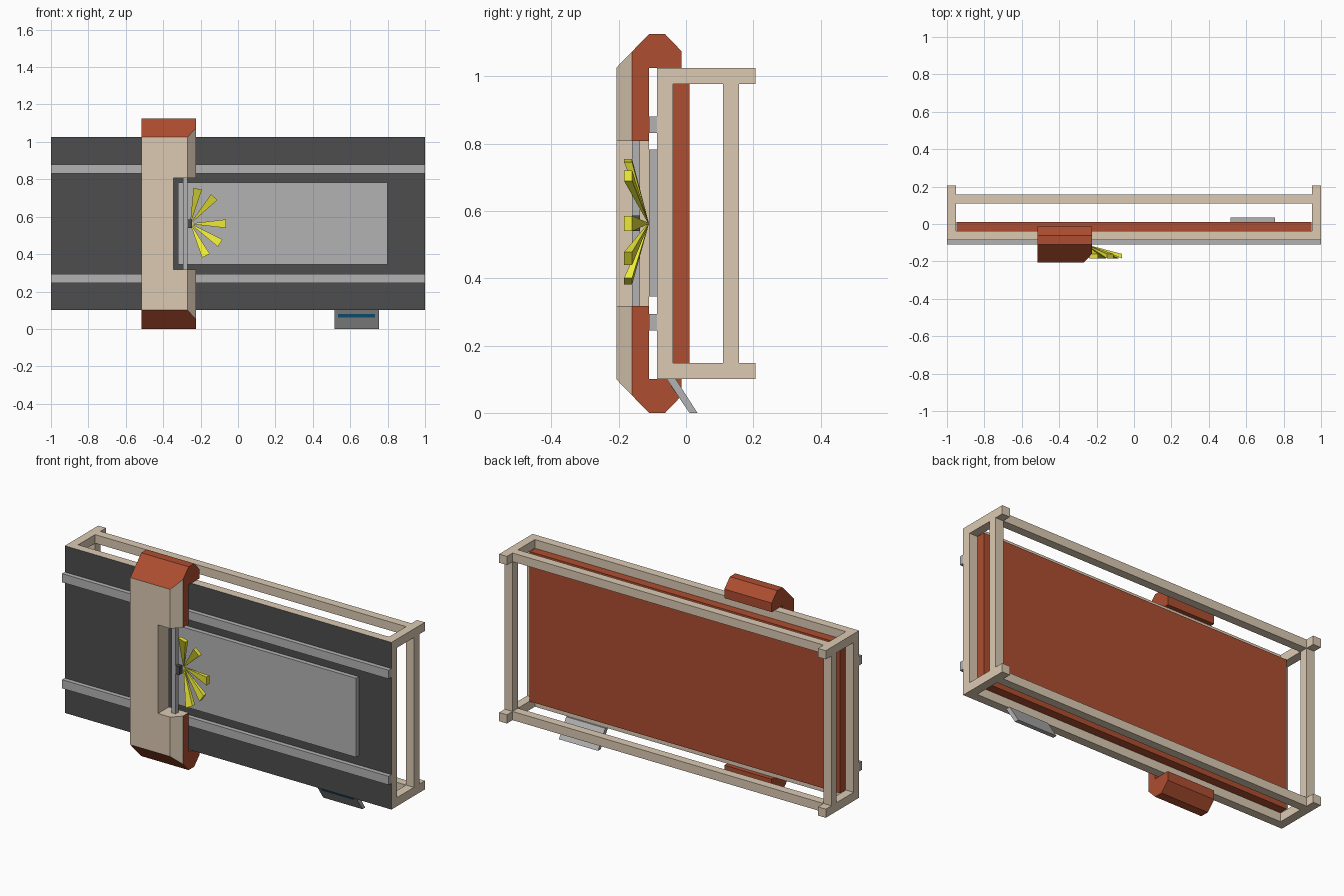
import bpy, bmesh, math

if "Cube" in bpy.data.objects:
    bpy.data.objects.remove(bpy.data.objects["Cube"])


def material(name, rgb):
    m = bpy.data.materials.new(name)
    m.diffuse_color = (*rgb, 1)
    m.use_nodes = True
    m.node_tree.nodes["Principled BSDF"].inputs["Base Color"].default_value = m.diffuse_color
    return m


BEIGE = material("beige", (0.71, 0.59, 0.45))
RED = material("rust_red", (0.42, 0.075, 0.03))
DARK = material("dark_grey", (0.075, 0.075, 0.075))
LIGHT = material("light_grey", (0.45, 0.45, 0.45))
YELLOW = material("yellow", (0.85, 0.82, 0.04))
BLUE = material("blue", (0.01, 0.17, 0.36))


def solid(name, rings, *mats):
    """Closed solid from two matching outlines."""
    bm = bmesh.new()
    a, b = [[bm.verts.new(p) for p in ring] for ring in rings]
    bm.faces.new(a)
    bm.faces.new(b)
    n = len(a)
    for i in range(n):
        j = (i + 1) % n
        bm.faces.new((a[i], a[j], b[j], b[i]))
    bmesh.ops.recalc_face_normals(bm, faces=bm.faces)
    me = bpy.data.meshes.new(name)
    bm.to_mesh(me)
    bm.free()
    for m in mats:
        me.materials.append(m)
    ob = bpy.data.objects.new(name, me)
    bpy.context.collection.objects.link(ob)
    return ob


def prism_x(name, yz, x0, x1, *mats):
    return solid(name, [[(x, y, z) for y, z in yz] for x in (x0, x1)], *mats)


def box(name, x, y, z, *mats):
    yz = [(y[0], z[0]), (y[1], z[0]), (y[1], z[1]), (y[0], z[1])]
    return prism_x(name, yz, x[0], x[1], *mats)


# Front board: beige slab with a dark face
board = box("front_board", (-1, 1), (-0.086, -0.038), (0.10, 1.025), BEIGE, DARK)
for f in board.data.polygons:
    if f.normal.y < -0.9:
        f.material_index = 1

# Red backing panel
box("back_panel", (-0.95, 0.95), (-0.038, 0.01), (0.148, 0.977), RED)

# Open stand frame behind the board
for level, z in (("lower", (0.10, 0.148)), ("upper", (0.977, 1.025))):
    box(level + "_back_rail", (-0.952, 0.952), (0.11, 0.157), z, BEIGE)
    for side, x in (("left", (-1, -0.952)), ("right", (0.952, 1))):
        box(f"{level}_{side}_arm", x, (-0.038, 0.206), z, BEIGE)
for side, x in (("left", (-1, -0.952)), ("right", (0.952, 1))):
    box(side + "_back_post", x, (0.11, 0.157), (0.148, 0.977), BEIGE)

# Guide rails and work sheet
for level, z in (("lower", (0.245, 0.293)), ("upper", (0.832, 0.88))):
    box(level + "_guide_rail", (-1, 1), (-0.11, -0.086), z, LIGHT)
box("work_sheet", (-0.32, 0.80), (-0.11, -0.086), (0.345, 0.782), LIGHT)

# Gantry: C-shaped profile wrapped round the top and bottom of the board
MID = 0.5625
top = [(-0.11, 1.025), (-0.014, 1.025), (-0.014, 1.075),
       (-0.062, 1.125), (-0.110, 1.125), (-0.207, 1.025)]
profile = top + [(y, 2 * MID - z) for y, z in reversed(top)]
gantry = prism_x("gantry", profile, -0.515, -0.225, BEIGE, RED)
for f in gantry.data.polygons:
    f.material_index = 0 if f.normal.y < -0.9 and f.center.y < -0.2 else 1

# Cut the front side bevel and the tool opening; the cut faces are beige
tri = [(-0.29, -0.227), (-0.205, -0.14), (-0.20, -0.227)]
bevel_cut = solid("bevel_cutter", [[(x, y, z) for x, y in tri] for z in (-0.1, 1.3)], BEIGE)
notch_cut = box("opening_cutter", (-0.345, -0.1), (-0.4, 0.1), (0.318, 0.808), BEIGE)
for cutter in (bevel_cut, notch_cut):
    mod = gantry.modifiers.new(cutter.name, 'BOOLEAN')
    mod.object = cutter
    mod.operation = 'DIFFERENCE'
    mod.solver = 'EXACT'
    cutter.hide_render = True
    cutter.hide_viewport = False
    cutter.display_type = 'WIRE'

# Bake the cuts and drop the helpers
bpy.context.view_layer.update()
deps = bpy.context.evaluated_depsgraph_get()
cut_mesh = bpy.data.meshes.new_from_object(gantry.evaluated_get(deps))
gantry.modifiers.clear()
gantry.data = cut_mesh
for cutter in (bevel_cut, notch_cut):
    bpy.data.objects.remove(cutter)

# Tool rod and cutting head
box("tool_rod", (-0.295, -0.27), (-0.16, -0.136), (0.318, 0.808), LIGHT)
box("tool_head", (-0.27, -0.246), (-0.16, -0.136), (0.54, 0.586), DARK)

# Sparks: wedges fanning out from the contact point
for i, deg in enumerate((78, 48, 0, -33, -64)):
    a = math.radians(deg)

    def fan(r, w, y):
        return (-0.255 + r * math.cos(a) - w * math.sin(a), y,
                MID + r * math.sin(a) + w * math.cos(a))

    end = [fan(0.191, w, y) for w, y in
           ((-0.023, -0.184), (0.023, -0.184), (0.023, -0.16), (-0.023, -0.16))]
    tip = [fan(0, w, y) for w, y in
           ((-0.001, -0.112), (0.001, -0.112), (0.001, -0.11), (-0.001, -0.11))]
    solid(f"spark_{i + 1}", [end, tip], YELLOW)

# Tilted control display under the board, with a blue strip
prism_x("control_display", [(-0.057, 0.10), (-0.030, 0.10), (0.034, 0), (0.010, 0)],
        0.515, 0.755, LIGHT)


def slope(z):
    return 0.010 - 0.67 * z


prism_x("display_strip", [(slope(z) + d, z) for z, d in
                          ((0.06, -0.001), (0.08, -0.001), (0.08, 0.002), (0.06, 0.002))],
        0.535, 0.732, BLUE)
